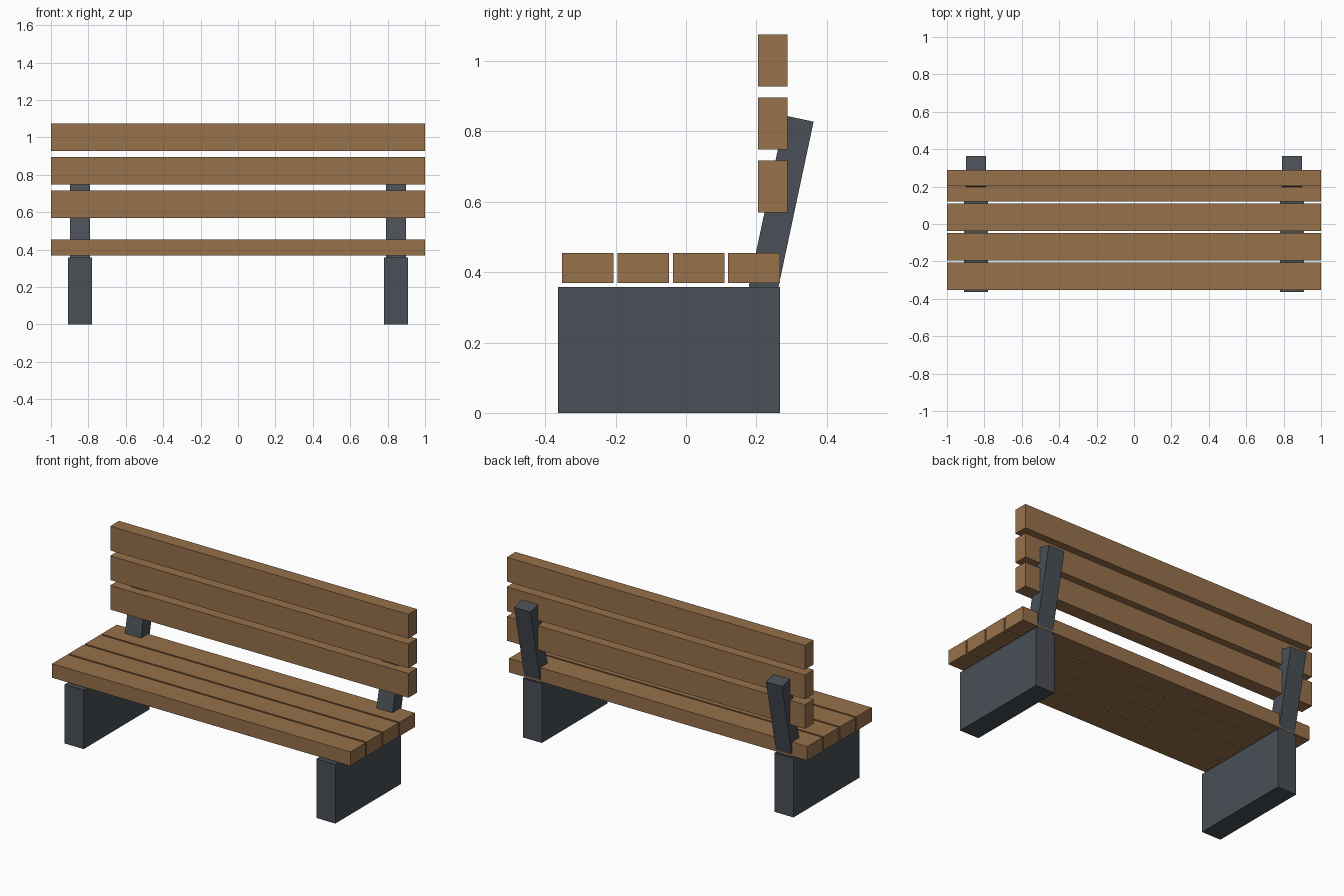
import bpy, math

if "Cube" in bpy.data.objects:
    bpy.data.objects.remove(bpy.data.objects["Cube"])


def material(name, color):
    m = bpy.data.materials.new(name)
    m.diffuse_color = (*color, 1)
    m.use_nodes = True
    m.node_tree.nodes["Principled BSDF"].inputs["Base Color"].default_value = m.diffuse_color
    return m


wood = material("wood", (0.31, 0.165, 0.07))
metal = material("dark_metal", (0.067, 0.08, 0.095))


def box(name, center, size, mat, tilt=0):
    bpy.ops.mesh.primitive_cube_add(size=1, location=center, rotation=(tilt, 0, 0))
    o = bpy.context.object
    o.name = name
    o.scale = size
    o.data.materials.append(mat)
    return o


# Seat slats, front to back
for i in range(4):
    box(f"seat_slat_{i + 1}", (0, -0.279 + i * 0.1575, 0.412), (2, 0.147, 0.085), wood)

# Upright backrest slats, bottom to top
for i in range(3):
    box(f"back_slat_{i + 1}", (0, 0.2465, 0.6435 + i * 0.1793), (2, 0.084, 0.147), wood)

# Block legs and leaning back posts on each side
for side, s in (("left", -1), ("right", 1)):
    box(f"{side}_leg", (s * 0.844, -0.0485, 0.179), (0.128, 0.631, 0.358), metal)
    box(f"{side}_back_post", (s * 0.844, 0.2705, 0.5935), (0.108, 0.083, 0.497),
        metal, math.radians(-12))
